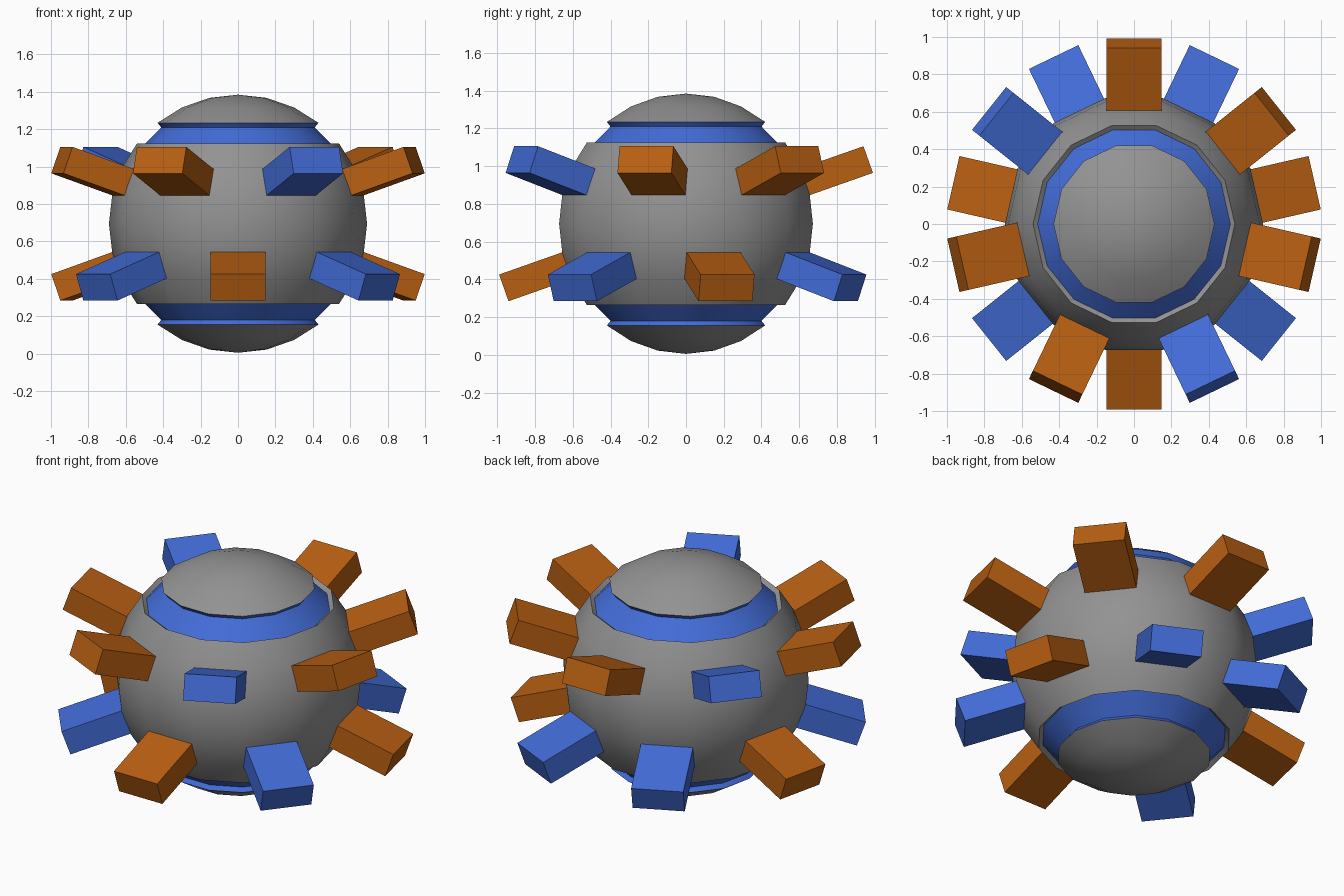
import bpy, bmesh, math
from mathutils import Matrix, Vector

if "Cube" in bpy.data.objects:
    bpy.data.objects.remove(bpy.data.objects["Cube"])

N = 14            # sides and rings of the ball
R = 0.69
CZ = 0.695


def material(name, rgb):
    m = bpy.data.materials.new(name)
    m.diffuse_color = (*rgb, 1)
    m.use_nodes = True
    m.node_tree.nodes["Principled BSDF"].inputs["Base Color"].default_value = m.diffuse_color
    return m


grey = material("grey", (0.29, 0.29, 0.29))
blue = material("blue", (0.055, 0.15, 0.68))
orange = material("orange", (0.48, 0.115, 0.006))


def add_object(name, bm, mats):
    bmesh.ops.recalc_face_normals(bm, faces=bm.faces[:])
    me = bpy.data.meshes.new(name)
    bm.to_mesh(me)
    bm.free()
    for m in mats:
        me.materials.append(m)
    ob = bpy.data.objects.new(name, me)
    bpy.context.collection.objects.link(ob)
    return ob


# Ball: low-poly sphere turned from a profile, with a sunken blue band near each pole
G = 0.955
profile = [(1, 1), (2, 1), (3, 1), (3, G), (4, G), (4, 1)]
profile += [(k, 1) for k in range(5, 10)]
profile += [(N - k, s) for k, s in reversed(profile[:6])]
bm = bmesh.new()
rings = []
for k, s in profile:
    t = math.pi * k / N
    rings.append([bm.verts.new((R * s * math.sin(t) * math.cos(2 * math.pi * i / N),
                                R * s * math.sin(t) * math.sin(2 * math.pi * i / N),
                                CZ + R * s * math.cos(t))) for i in range(N)])
band_steps = {(3, 3), (3, 4), (10, 11), (11, 11)}
for j in range(len(rings) - 1):
    (ka, sa), (kb, sb) = profile[j], profile[j + 1]
    is_band = (ka, kb) in band_steps and min(sa, sb) == G
    for i in range(N):
        n = (i + 1) % N
        f = bm.faces.new((rings[j][i], rings[j + 1][i], rings[j + 1][n], rings[j][n]))
        f.material_index = 1 if is_band else 0
for ring, z in ((rings[0], CZ + R), (rings[-1], CZ - R)):
    pole = bm.verts.new((0, 0, z))
    for i in range(N):
        bm.faces.new((pole, ring[i], ring[(i + 1) % N]))
ball = add_object("ball_body", bm, [grey, blue])
bpy.context.view_layer.objects.active = ball
ball.select_set(True)
bpy.ops.object.shade_smooth_by_angle(angle=math.radians(35))
ball.select_set(False)

# Blocks: two staggered rows of seven, pointing out from the ball centre
TILT = math.radians(19.4)
INNER, OUTER, WIDTH, THICK = 0.66, 1.024, 0.293, 0.15


def block(name, angle, tilt, mat):
    bm = bmesh.new()
    bmesh.ops.create_cube(bm, size=1)
    m = (Matrix.Translation((0, 0, CZ)) @ Matrix.Rotation(angle, 4, 'Z')
         @ Matrix.Rotation(-tilt, 4, 'Y')
         @ Matrix.Translation(((INNER + OUTER) / 2, 0, 0))
         @ Matrix.Diagonal((OUTER - INNER, WIDTH, THICK, 1)))
    bmesh.ops.transform(bm, matrix=m, verts=bm.verts[:])
    add_object(name, bm, [mat])


# colours counter-clockwise, starting at the back (upper) and the front (lower)
for row, start, tilt, colours in (("upper", 90, TILT, "OBOOBOO"),
                                  ("lower", -90, -TILT, "OBOBBOB")):
    for i, c in enumerate(colours):
        block(f"{row}_block_{i + 1}", math.radians(start + i * 360 / 7), tilt,
              orange if c == "O" else blue)
